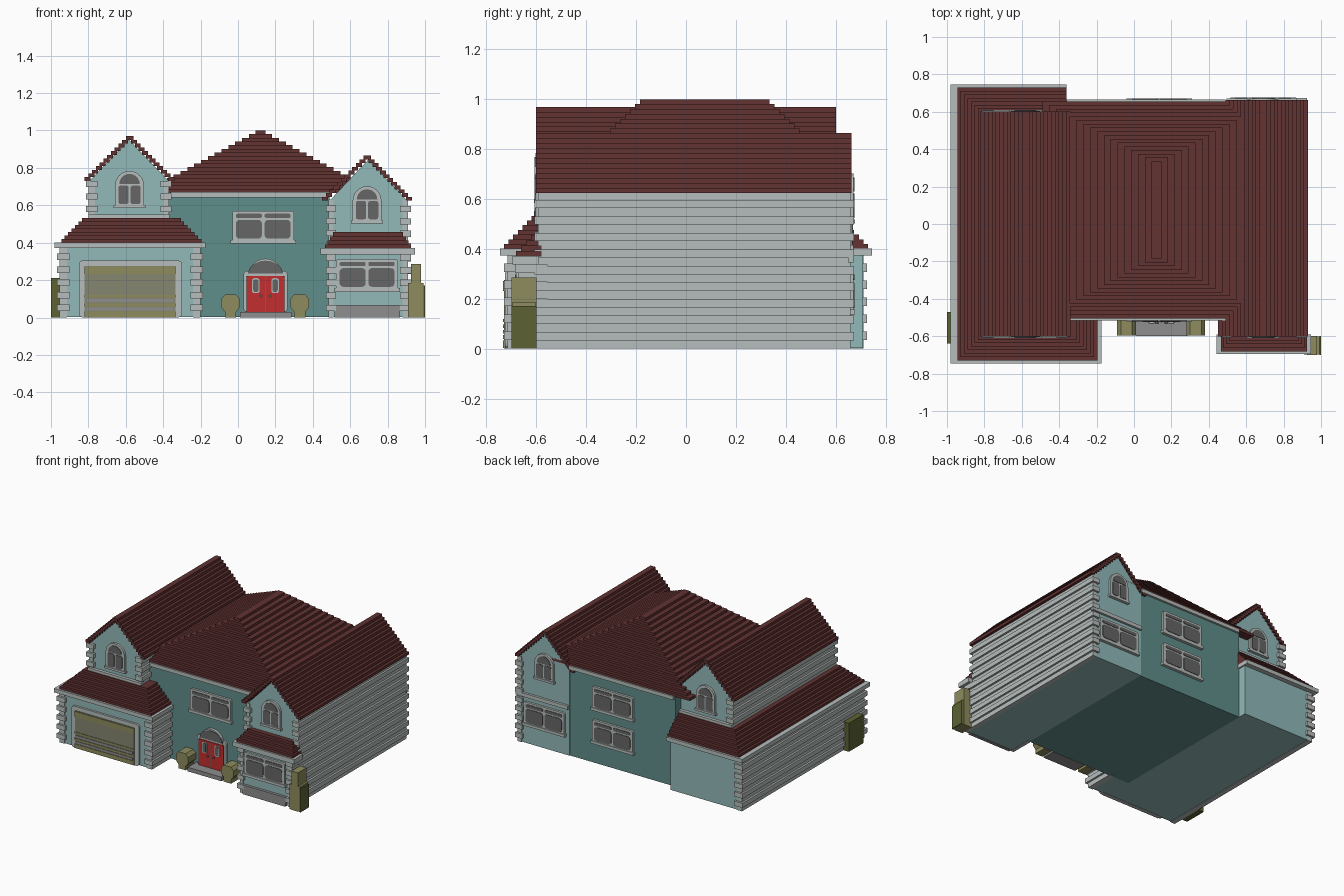
import bpy, bmesh, math

if "Cube" in bpy.data.objects:
    bpy.data.objects.remove(bpy.data.objects["Cube"], do_unlink=True)


def material(name, r, g, b):
    lin = [(c / 255 / 12.92) if c < 10 else ((c / 255 + .055) / 1.055) ** 2.4 for c in (r, g, b)] + [1]
    m = bpy.data.materials.new(name)
    m.use_nodes = True
    m.diffuse_color = lin
    m.node_tree.nodes["Principled BSDF"].inputs["Base Color"].default_value = lin
    return m


LIGHT = material("light teal wall", 146, 185, 185)
DARK = material("dark teal wall", 96, 142, 140)
TRIM = material("pale grey trim", 182, 190, 188)
ROOF = material("maroon roof", 98, 50, 50)
GLASS = material("window grey", 102, 102, 102)
RED = material("red door", 196, 46, 46)
OLIVE = material("olive", 142, 140, 94)
GREEN = material("dark green", 92, 98, 52)
STONE = material("stone grey", 142, 142, 142)
TAUPE = material("taupe panel", 134, 134, 112)


def finish(name, bm, mat):
    bmesh.ops.recalc_face_normals(bm, faces=bm.faces)
    mesh = bpy.data.meshes.new(name)
    bm.to_mesh(mesh)
    bm.free()
    mesh.materials.append(mat)
    bpy.context.collection.objects.link(bpy.data.objects.new(name, mesh))


def prisms(name, mat, shapes):
    """Each shape is an x-z outline pushed from y0 to y1."""
    bm = bmesh.new()
    for pts, y0, y1 in shapes:
        a = [bm.verts.new((x, y0, z)) for x, z in pts]
        b = [bm.verts.new((x, y1, z)) for x, z in pts]
        bm.faces.new(a)
        bm.faces.new(b[::-1])
        for i in range(len(pts)):
            j = (i + 1) % len(pts)
            bm.faces.new((a[i], b[i], b[j], a[j]))
    finish(name, bm, mat)


def rect(x0, x1, z0, z1):
    return [(x0, z0), (x1, z0), (x1, z1), (x0, z1)]


def boxes(name, mat, *dims):
    prisms(name, mat, [(rect(x0, x1, z0, z1), y0, y1) for x0, x1, y0, y1, z0, z1 in dims])


def rounded(x0, x1, z0, z1, r=.012):
    pts = []
    for i, (cx, cz) in enumerate([(x1 - r, z1 - r), (x0 + r, z1 - r), (x0 + r, z0 + r), (x1 - r, z0 + r)]):
        for k in range(4):
            t = math.pi / 2 * (i + k / 3)
            pts.append((cx + r * math.cos(t), cz + r * math.sin(t)))
    return pts


def arch(cx, half, z0, spring):
    arc = [(cx + half * math.cos(math.pi * k / 12), spring + half * math.sin(math.pi * k / 12)) for k in range(13)]
    return [(cx + half, z0)] + arc + [(cx - half, z0)] if z0 < spring else arc


def siding(name, x_in, x_out, y0, y1, z0, z1):
    """Stacked boards that alternate in size and wrap the corners."""
    s = 1 if x_out > x_in else -1
    n = round((z1 - z0) / .033)
    h = (z1 - z0) / n
    dims = []
    for k in range(n):
        e = .014 * (k % 2)
        xs = sorted((x_in - s * e, x_out + s * e))
        dims.append((*xs, y0 - e, y1 + e, z0 + k * h, z0 + (k + 1) * h))
    boxes(name, TRIM, *dims)


def double_window(name, cx, z0, y, out, half=.165):
    """Two rounded panes with transoms above; out is the facing direction."""
    f = y + out * .016
    g = f + out * .004
    prisms(name + "_frame", TRIM, [(rounded(cx - half, cx + half, z0, z0 + .175), y, f),
                                   (rect(cx - half - .01, cx + half + .01, z0, z0 + .02), y, f + out * .006)])
    panes = []
    for s in (-1, 1):
        a, b = sorted((cx + s * .007, cx + s * (half - .018)))
        panes += [(rounded(a, b, z0 + .027, z0 + .127, .02), f, g),
                  (rounded(a, b, z0 + .138, z0 + .16, .009), f, g)]
    prisms(name + "_panes", GLASS, panes)


def arched_window(name, cx, z0, y, out):
    f = y + out * .016
    g = f + out * .004
    prisms(name + "_frame", TRIM, [(arch(cx, .077, z0, z0 + .122), y, f),
                                   (rect(cx - .085, cx + .085, z0, z0 + .015), y, f + out * .006)])
    panes = [(arch(cx, .055, z0 + .128, z0 + .128), f, g)]
    for s in (-1, 1):
        a, b = sorted((cx + s * .005, cx + s * .06))
        panes.append((rounded(a, b, z0 + .022, z0 + .12), f, g))
    prisms(name + "_panes", GLASS, panes)


def gable_roof(name, cx, half, y0, y1, z0, z1, n=12):
    dims = []
    dx, dz = half / n, (z1 - z0) / n
    for k in range(n):
        for s in (-1, 1):
            a, b = sorted((cx + s * (half - k * dx), cx + s * max(half - (k + 1.6) * dx, 0)))
            dims.append((a, b, y0, y1, z0 + k * dz, z0 + (k + 1) * dz))
    boxes(name, ROOF, *dims)


def gable_wall(name, x0, x1, y0, y1, z0, eave, peak):
    prisms(name, LIGHT, [([(x0, z0), (x1, z0), (x1, eave), ((x0 + x1) / 2, peak), (x0, eave)], y0, y1)])


# Central block with stepped hip roof
boxes("main_walls", DARK, (-.37, .49, -.5, .65, .002, .66))
boxes("main_cornice", TRIM, (-.36, .49, -.515, .665, .643, .67))
steps = 17
boxes("main_hip_roof", ROOF, *[
    (.12 - .61 + k * .0365, .12 + .61 - k * .0365, -.505 + k * .02, .655 - k * .02,
     .667 + k * .333 / steps, .667 + (k + 1) * .333 / steps) for k in range(steps)])
double_window("main_upper_window", .135, .395, -.5, -1)
for label, z in (("upper", .395), ("lower", .15)):
    double_window("back_%s_window" % label, .135, z, .65, 1)

# Garage wing, lower storey
boxes("garage_walls", LIGHT, (-.94, -.37, -.71, .71, .002, .38), (-.37, -.21, -.71, -.5, .002, .38))
siding("garage_left_siding", -.915, -.955, -.715, .712, 0, .376)
siding("garage_right_siding", -.24, -.2, -.715, -.49, 0, .376)
boxes("garage_cornice", TRIM, (-.98, -.36, -.745, .745, .373, .402), (-.36, -.175, -.745, -.49, .373, .402))
skirt = []
for k in range(7):
    d, z = k * .0185, .4 + k * .019
    skirt += [(-.945 + d, -.36, -.73 + d, .73 - d, z, z + .019),
              (-.36, -.195 - d, -.73 + d, -.49, z, z + .019)]
boxes("garage_skirt_roof", ROOF, *skirt)

# Garage door
prisms("garage_door_frame", TRIM, [(rounded(-.85, -.3, 0, .305, .02), -.725, -.7)])
boxes("garage_door", TAUPE, (-.82, -.335, -.73, -.72, 0, .275))
boxes("garage_door_olive_bands", OLIVE, *[(-.82, -.335, -.734, -.729, z, z + h)
                                          for z, h in ((.232, .04), (.108, .012), (.06, .015), (.003, .03))])
boxes("garage_door_grey_bands", STONE, *[(-.81, -.345, -.734, -.729, z, z + .016) for z in (.082, .038)])

# Garage wing, upper storey
gable_wall("garage_gable_walls", -.795, -.37, -.588, .588, .4, .73, .95)
siding("garage_upper_left_siding", -.765, -.8, -.594, .594, .53, .73)
siding("garage_upper_right_siding", -.4, -.37, -.594, -.45, .53, .73)
boxes("garage_gable_sill", TRIM, (-.8, -.365, -.61, -.58, .53, .552), (-.8, -.365, .58, .61, .53, .552))
gable_roof("garage_gable_roof", -.58, .24, -.602, .602, .73, .97)
arched_window("garage_front_gable_window", -.58, .585, -.588, -1)
arched_window("garage_back_gable_window", -.58, .585, .588, 1)

# Right wing
boxes("right_bay_walls", LIGHT, (.49, .905, -.665, -.58, .002, .34))
gable_wall("right_wing_walls", .49, .905, -.588, .655, .002, .625, .845)
siding("right_bay_outer_siding", .88, .91, -.672, -.57, 0, .337)
siding("right_bay_inner_siding", .51, .485, -.672, -.49, 0, .337)
siding("right_wing_outer_siding", .88, .91, -.594, .66, 0, .63)
siding("right_wing_inner_siding", .51, .485, -.594, -.49, .34, .63)
boxes("right_bay_cornice", TRIM, (.44, .945, -.695, -.59, .337, .372))
boxes("right_back_ledge", TRIM, (.495, .92, .65, .672, .345, .372))
boxes("right_bay_roof", ROOF, *[(.465 + k * .014, .925 - k * .014, -.682 + k * .02, -.58,
                                .37 + k * .0215, .37 + (k + 1) * .0215) for k in range(4)])
boxes("right_bay_plinth", STONE, (.515, .865, -.685, -.66, 0, .068))
gable_roof("right_gable_roof", .69, .24, -.602, .664, .625, .865)
double_window("right_bay_window", .69, .137, -.665, -1)
double_window("right_back_window", .69, .137, .655, 1)
arched_window("right_front_gable_window", .69, .503, -.588, -1)
arched_window("right_back_gable_window", .69, .503, .655, 1)

# Front entrance
DX = .147
boxes("entrance_step", STONE, (.01, .285, -.6, -.5, 0, .03))
prisms("entrance_frame", TRIM, [(arch(DX, .09, .03, .225), -.52, -.5),
                                (rounded(DX - .118, DX + .118, .03, .25, .02), -.516, -.5)])
prisms("entrance_fanlight", GLASS, [([(x, .235 + (z - .235) * .75) for x, z in arch(DX, .092, .235, .235)],
                                     -.525, -.515)])
boxes("entrance_door", RED, (DX - .102, DX + .102, -.525, -.51, .03, .222))
boxes("entrance_door_split", GLASS, (DX - .002, DX + .002, -.527, -.52, .03, .222))
for s, side in ((-1, "right"), (1, "left")):
    c = DX + s * .052
    prisms(side + "_door_light_frame", TRIM, [(rounded(c - .02, c + .02, .13, .21), -.529, -.52)])
    prisms(side + "_door_light", GLASS, [(rounded(c - .014, c + .014, .136, .204), -.532, -.528)])
    prisms(side + "_door_knob", GLASS, [(rounded(DX + s * .024 - .007, DX + s * .024 + .007, .108, .122, .006),
                                         -.535, -.52)])

# Shrubs
half = [(.03, 0), (.03, .03), (.05, .055), (.05, .1), (.03, .122)]
for side, c in (("right", -.04), ("left", .33)):
    outline = [(c + x, z) for x, z in half] + [(c - x, z) for x, z in half[::-1]]
    prisms(side + "_entrance_shrub", OLIVE, [(outline, -.595, -.505)])
boxes("corner_shrub", OLIVE, (.925, .978, -.7, -.6, 0, .285), (.91, .993, -.698, -.602, 0, .185))
boxes("corner_shrub_dark_side", GREEN, (.992, 1, -.7, -.6, 0, .172))
boxes("garage_side_shrub", GREEN, (-1, -.95, -.64, -.47, 0, .21))
